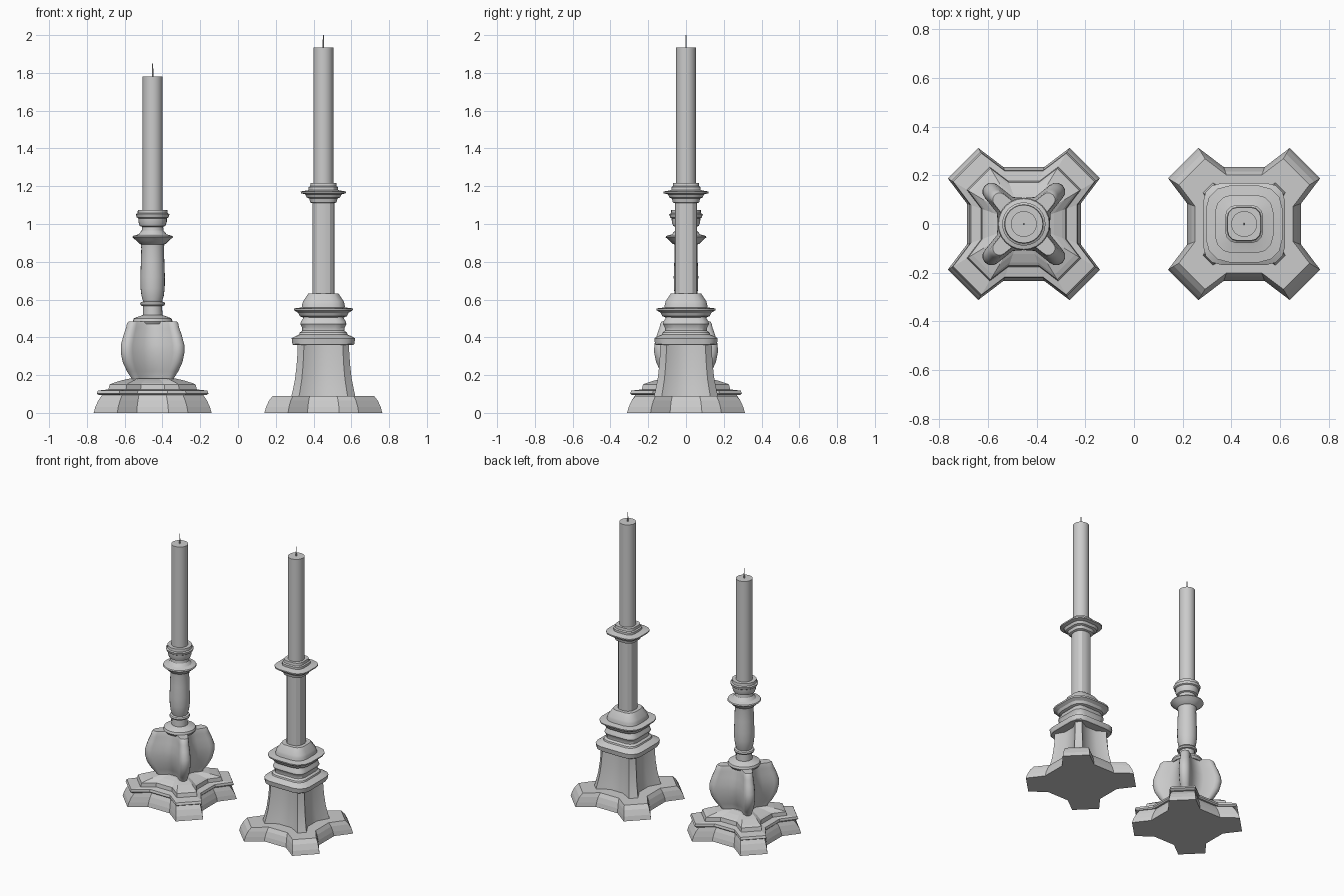
import bpy, bmesh, math

if "Cube" in bpy.data.objects:
    bpy.data.objects.remove(bpy.data.objects["Cube"])

LEFT, RIGHT = -0.452, 0.452


def four_way(quad):
    """Repeat one quadrant of an outline around the axis."""
    pts = []
    for k in range(4):
        c, s = round(math.cos(k * math.pi / 2)), round(math.sin(k * math.pi / 2))
        pts += [(c * x - s * y, s * x + c * y) for x, y in quad]
    return pts


def circle(r, n=24):
    return [(r * math.cos(2 * math.pi * i / n), r * math.sin(2 * math.pi * i / n)) for i in range(n)]


def star(h, tip=0.6, notch=0.75, flat=0.27):
    """Four blunt diagonal arms, half width h."""
    return four_way([(h * notch, h * flat), (h, h * tip), (h * tip, h), (h * flat, h * notch)])


def soft_square(h, rnd=0.55, n=4):
    r = h * rnd
    angles = [math.pi / 2 * i / (n - 1) for i in range(n)]
    return four_way([(h - r + r * math.cos(a), h - r + r * math.sin(a)) for a in angles])


def lobed(h, valley=0.63):
    """Four thin diagonal lobes with rounded ends and hollow panels between."""
    r = h * 0.22
    c = h - r
    quad = [(h * valley, 0), (h * (valley + 0.02), h * 0.27)]
    for i in range(7):
        a = math.radians(-45 + 30 * i)
        quad.append((c + r * math.cos(a), c + r * math.sin(a)))
    quad.append((h * 0.27, h * (valley + 0.02)))
    return four_way(quad)


def loft(name, x, outline, profile, smooth=30):
    """Skin stacked outlines; profile is a list of (z, half width)."""
    bm = bmesh.new()
    rings = [[bm.verts.new((px, py, z)) for px, py in outline(h)] for z, h in profile]
    n = len(rings[0])
    for lo, hi in zip(rings, rings[1:]):
        for i in range(n):
            j = (i + 1) % n
            bm.faces.new((lo[i], lo[j], hi[j], hi[i]))
    bm.faces.new(rings[0][::-1])
    bm.faces.new(rings[-1])
    bmesh.ops.recalc_face_normals(bm, faces=bm.faces)
    me = bpy.data.meshes.new(name)
    bm.to_mesh(me)
    bm.free()
    ob = bpy.data.objects.new(name, me)
    ob.location.x = x
    bpy.context.collection.objects.link(ob)
    if smooth:
        bpy.ops.object.select_all(action='DESELECT')
        ob.select_set(True)
        bpy.context.view_layer.objects.active = ob
        bpy.ops.object.shade_smooth_by_angle(angle=math.radians(smooth))
    return ob


# Candles and wicks
for side, x, bottom, top, tip in (("left", LEFT, 1.05, 1.78, 1.85), ("right", RIGHT, 1.19, 1.935, 2.0)):
    loft(side + "_candle", x, circle, [(bottom, .053), (top, .053)])
    loft(side + "_wick", x, lambda r: circle(r, 6), [(top - .01, .004), (tip, .003)])

# Left holder: stepped star foot
loft("left_foot", LEFT, star, [(0, .312), (.03, .304), (.065, .288), (.095, .268)], 0)
loft("left_foot_rim", LEFT, star, [(.094, .285), (.102, .296), (.118, .290), (.124, .235)], 0)
loft("left_foot_step", LEFT, star,
     [(.12, .235), (.15, .228), (.158, .21), (.172, .165), (.182, .12)], 0)
# Left holder: bulging four-lobed body
loft("left_body", LEFT, lobed,
     [(.16, .110), (.185, .114), (.22, .137), (.27, .160), (.32, .170), (.36, .169),
      (.41, .156), (.45, .142), (.475, .136), (.485, .128)], 40)
# Left holder: turned stem, drip dish and cup
loft("left_stem", LEFT, circle,
     [(.47, .095), (.485, .105), (.50, .100), (.51, .075), (.518, .052), (.565, .050),
      (.568, .062), (.577, .066), (.586, .062), (.59, .050), (.62, .059), (.66, .064),
      (.72, .065), (.80, .062), (.87, .060), (.892, .062), (.895, .070), (.915, .090),
      (.93, .108), (.937, .104), (.945, .075), (.965, .058), (.985, .056), (.99, .068),
      (1.01, .075), (1.03, .076), (1.035, .084), (1.052, .089), (1.057, .080),
      (1.075, .078), (1.075, .054)])

# Right holder: star foot and flared body
loft("right_foot", RIGHT, star, [(0, .312), (.03, .304), (.065, .288), (.09, .268)], 0)
loft("right_body", RIGHT, lambda h: star(h, .76, .74, .30),
     [(.085, .170), (.12, .162), (.18, .150), (.25, .142), (.32, .137), (.37, .136)])
# Right holder: squared collars
loft("right_collar", RIGHT, lambda h: soft_square(h, .45),
     [(.36, .160), (.365, .164), (.395, .168), (.405, .150), (.415, .128), (.425, .125),
      (.435, .112), (.45, .112), (.47, .122), (.485, .118), (.50, .108), (.515, .106)])
loft("right_dish", RIGHT, lambda h: soft_square(h, .6),
     [(.505, .108), (.512, .125), (.53, .134), (.543, .155), (.553, .157), (.558, .115),
      (.575, .112), (.59, .108), (.632, .080), (.632, .058)])
# Right holder: column and candle socket
loft("right_column", RIGHT, lambda h: soft_square(h, .8), [(.62, .058), (1.13, .058)])
loft("right_socket", RIGHT, lambda h: soft_square(h, .6),
     [(1.11, .060), (1.115, .070), (1.135, .075), (1.14, .088), (1.157, .096), (1.163, .119),
      (1.172, .120), (1.178, .085), (1.18, .078), (1.195, .078), (1.20, .070), (1.218, .068),
      (1.218, .054)])
